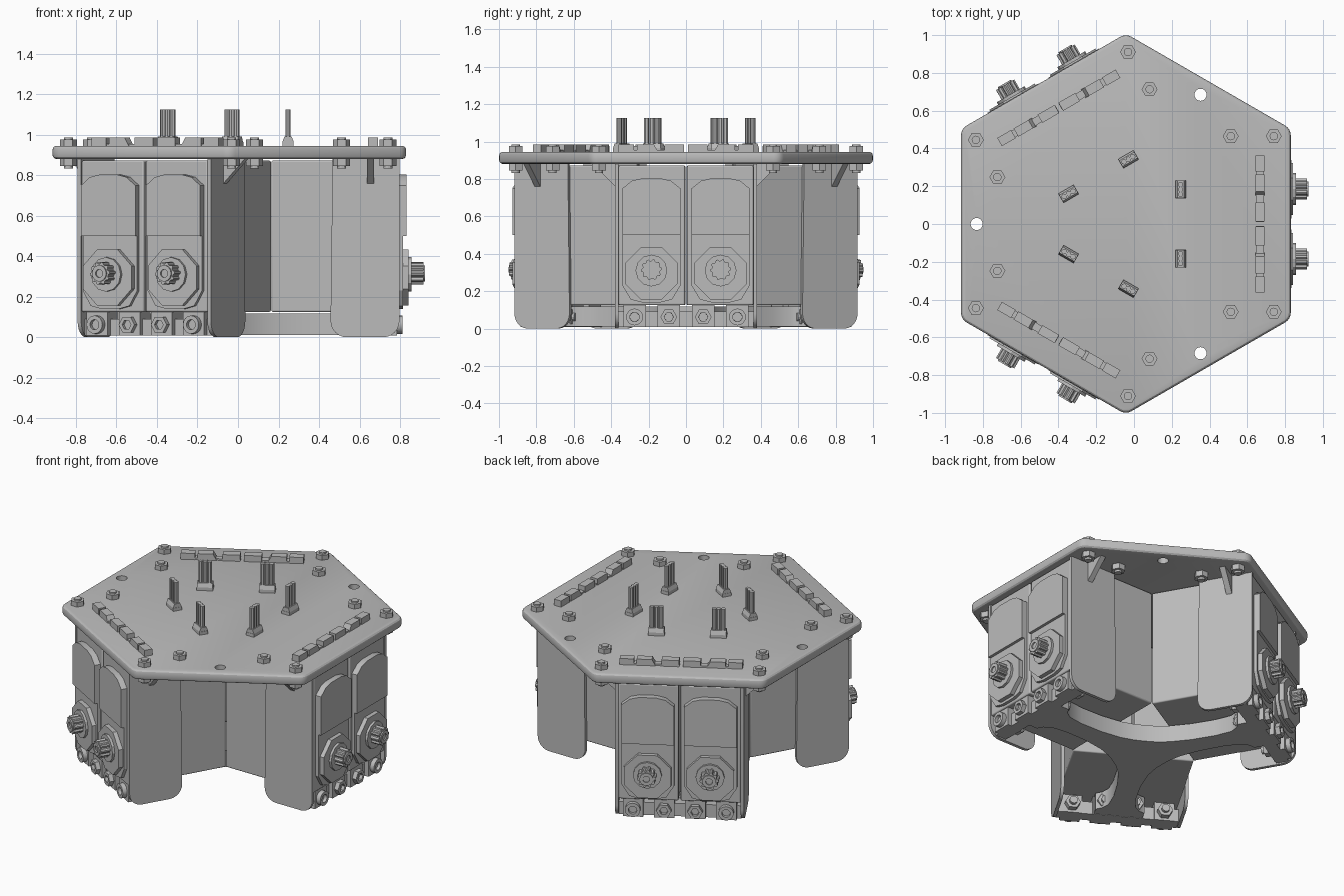
import bpy, bmesh, math
from mathutils import Matrix, Vector

if "Cube" in bpy.data.objects:
    bpy.data.objects.remove(bpy.data.objects["Cube"], do_unlink=True)

CENTRE = Vector((-0.043, 0, 0))
PLATE_LOW, PLATE_TOP = 0.88, 0.945

grey = bpy.data.materials.new("plain grey")
grey.use_nodes = True
grey.diffuse_color = (0.5, 0.5, 0.5, 1)
grey.node_tree.nodes["Principled BSDF"].inputs["Base Color"].default_value = (0.5, 0.5, 0.5, 1)
made = []


def prism(bm, pts, axis, a, b, socket=None):
    """Extrude a flat outline from a to b; socket = (rim, depth) sinks the b end."""
    def place(p, h):
        return {"x": (h, p[0], p[1]), "y": (p[0], h, p[1]), "z": (p[0], p[1], h)}[axis]
    low = [bm.verts.new(place(p, a)) for p in pts]
    top = [bm.verts.new(place(p, b)) for p in pts]
    n = len(pts)
    faces = [bm.faces.new(low), bm.faces.new(top)]
    faces += [bm.faces.new((low[i], low[(i + 1) % n], top[(i + 1) % n], top[i])) for i in range(n)]
    bmesh.ops.recalc_face_normals(bm, faces=faces)
    if socket:
        cap = faces[1]
        cap.normal_update()
        for depth in (0, -socket[1]):
            bmesh.ops.inset_individual(bm, faces=[cap], thickness=0.0005 if depth else socket[0],
                                       depth=depth)


def rect(u0, u1, v0, v1):
    return [(u0, v0), (u1, v0), (u1, v1), (u0, v1)]


def ring(u, v, radius, n, turn=0.0):
    return [(u + radius * math.cos(turn + math.tau * i / n),
             v + radius * math.sin(turn + math.tau * i / n)) for i in range(n)]


def finish(name, bm, angles=(0, 120, 240), bevel=0):
    """Turn the bmesh into one object per module direction."""
    mesh = bpy.data.meshes.new(name)
    bm.to_mesh(mesh)
    bm.free()
    mesh.materials.append(grey)
    objs = []
    for angle in angles:
        ob = bpy.data.objects.new(name, mesh)
        bpy.context.collection.objects.link(ob)
        ob.matrix_world = Matrix.Translation(CENTRE) @ Matrix.Rotation(math.radians(angle), 4, "Z")
        if bevel:
            mod = ob.modifiers.new("soft edges", "BEVEL")
            mod.width, mod.segments = bevel, 3
            mod.limit_method, mod.angle_limit = "ANGLE", math.radians(50)
        objs.append(ob)
    made.extend(objs)
    return objs


# Hexagonal top plate with rounded corners and three through holes
bm = bmesh.new()
outline = []
fillet = 0.06
for k in range(6):
    mid = math.radians(30 + 60 * k)
    r = (0.873 - fillet) / math.cos(math.radians(30))
    for step in range(-2, 3):
        a = mid + math.radians(15 * step)
        outline.append((r * math.cos(mid) + fillet * math.cos(a), r * math.sin(mid) + fillet * math.sin(a)))
prism(bm, outline, "z", PLATE_LOW, PLATE_TOP)
plate = finish("top_plate", bm, (0,), 0.02)[0]

bm = bmesh.new()
for angle in (60, 180, 300):
    a = math.radians(angle)
    prism(bm, ring(0.79 * math.cos(a), 0.79 * math.sin(a), 0.032, 20), "z", 0.8, 1.0)
cutter = finish("hole_cutter", bm, (0,))[0]
made.remove(cutter)
cutter.hide_render = True
cut = plate.modifiers.new("holes", "BOOLEAN")
cut.object, cut.solver = cutter, "EXACT"
bpy.context.view_layer.update()
plate_mesh = bpy.data.meshes.new_from_object(plate.evaluated_get(bpy.context.evaluated_depsgraph_get()))
plate.modifiers.clear()
plate.data = plate_mesh
bpy.data.objects.remove(cutter, do_unlink=True)

# Nuts and bolts through the plate
bm = bmesh.new()
for x in (0.555, 0.783):
    for s in (1, -1):
        y = 0.465 * s
        prism(bm, ring(x, y, 0.042, 6), "z", PLATE_TOP, 0.975)
        prism(bm, ring(x, y, 0.022, 12), "z", 0.97, 0.985)
        prism(bm, ring(x, y, 0.042, 6), "z", 0.845, PLATE_LOW)
        prism(bm, ring(x, y, 0.022, 12), "z", 0.832, 0.85)
finish("plate_fasteners", bm)

# Tab strips standing proud of the plate
bm = bmesh.new()
for s in (1, -1):
    for y0, y1, slant in ((0.012, 0.115, 0.0), (0.15, 0.262, 0.022), (0.278, 0.362, 0.0)):
        tab = [(s * y0, PLATE_TOP), (s * y1, PLATE_TOP), (s * y1, 0.985), (s * (y0 + slant), 0.985)]
        prism(bm, tab, "x", 0.685, 0.735)
    prism(bm, rect(s * 0.01, s * 0.362, 0.94, 0.955), "x", 0.69, 0.73)
finish("tab_strip", bm)

# Three-pin cable plugs
bm = bmesh.new()
for s in (1, -1):
    y = 0.183 * s
    prism(bm, rect(0.262, 0.318, y - 0.048, y + 0.048), "z", PLATE_TOP, 0.965)
    prism(bm, [(0.262, 0.965), (0.318, 0.965), (0.308, 0.99), (0.272, 0.99)], "y", y - 0.046, y + 0.046)
    for i in (-1, 0, 1):
        prism(bm, ring(0.29, y + 0.027 * i, 0.0145, 8, math.pi / 8), "z", 0.985, 1.125)
finish("cable_plug", bm)

# Side cheeks with rounded lower corners
bm = bmesh.new()
cheek = [(0.51, PLATE_LOW)]
for x, start in ((0.58, 180), (0.76, 270)):
    for i in range(7):
        a = math.radians(start + 15 * i)
        cheek.append((x + 0.08 * math.cos(a), 0.08 + 0.08 * math.sin(a)))
cheek.append((0.84, PLATE_LOW))
for s in (1, -1):
    prism(bm, cheek, "y", s * 0.36, s * 0.38)
finish("side_cheek", bm)

# Triangular gussets bracing the cheeks under the plate
bm = bmesh.new()
for s in (1, -1):
    prism(bm, [(s * 0.375, PLATE_LOW), (s * 0.5, PLATE_LOW), (s * 0.375, 0.755)], "x", 0.68, 0.715)
finish("gusset", bm)

# Motor bodies
bm = bmesh.new()
for s in (1, -1):
    prism(bm, rect(s * 0.006, s * 0.36, 0.125, 0.872), "x", 0.208, 0.838)
finish("motor_body", bm, bevel=0.008)

# Motor front covers, gear housings and output splines
caps, splines = bmesh.new(), bmesh.new()
arch = [(0.155, 0.5), (0.155, 0.75), (0.135, 0.765), (0.105, 0.79), (0.05, 0.803)]
lower = [(0.155, 0.5), (0.155, 0.23), (0.11, 0.155), (0.05, 0.14)]
for s in (1, -1):
    y = 0.185 * s
    prism(caps, [(y + u, v) for u, v in arch] + [(y - u, v) for u, v in reversed(arch)], "x", 0.83, 0.876)
    prism(caps, [(y + u, v) for u, v in lower] + [(y - u, v) for u, v in reversed(lower)], "x", 0.83, 0.858)
    prism(caps, ring(y, 0.295, 0.15, 8, math.pi / 8), "x", 0.85, 0.885)
    prism(caps, ring(y, 0.31, 0.085, 12), "x", 0.88, 0.9)
    gear = []
    for i in range(40):
        a, r = math.tau * i / 40, 0.056 if i % 4 < 2 else 0.047
        gear.append((y + r * math.cos(a), 0.315 + r * math.sin(a)))
    prism(splines, gear, "x", 0.895, 0.958)
    prism(splines, ring(y, 0.315, 0.04, 20), "x", 0.95, 0.966, (0.02, 0.04))
finish("motor_cover", caps)
finish("output_spline", splines)

# Lower mounting bracket with its four bolts
bracket, bolts = bmesh.new(), bmesh.new()
prism(bracket, rect(-0.36, 0.36, 0.008, 0.09), "x", 0.725, 0.8)
for y in (-0.275, -0.092, 0.092, 0.275):
    prism(bracket, rect(y - 0.06, y + 0.06, 0.008, 0.125), "x", 0.722, 0.828)
    prism(bolts, ring(y, 0.062, 0.045, 6 if abs(y) < 0.2 else 16), "x", 0.82, 0.856, (0.02, 0.02))
    prism(bolts, ring(y, 0.062, 0.045, 6), "x", 0.725, 0.685 if abs(y) > 0.2 else 0.64)
    prism(bolts, ring(y, 0.062, 0.024, 12), "x", 0.725, 0.665 if abs(y) > 0.2 else 0.625)
finish("lower_bracket", bracket)
finish("bracket_bolts", bolts)

# Three-armed spider joining the brackets at the bottom
bm = bmesh.new()
half = [(0.725, 0.145), (0.665, 0.145), (0.645, 0.11), (0.6, 0.08), (0.5, 0.067),
        (0.35, 0.07), (0.22, 0.09), (0.14, 0.118)]
outline = []
for k in range(3):
    turn = Matrix.Rotation(math.tau * k / 3, 2)
    arm = [(x, -y) for x, y in reversed(half)] + half + [(0.085, 0.147)]
    outline += [tuple(turn @ Vector(p)) for p in arm]
prism(bm, outline, "z", 0.01, 0.118)
finish("bottom_spider", bm, (0,))

# Smooth the curved walls while keeping hard edges
for ob in bpy.context.selected_objects:
    ob.select_set(False)
for ob in made:
    ob.select_set(True)
bpy.context.view_layer.objects.active = made[0]
bpy.ops.object.shade_smooth_by_angle(angle=math.radians(28))
